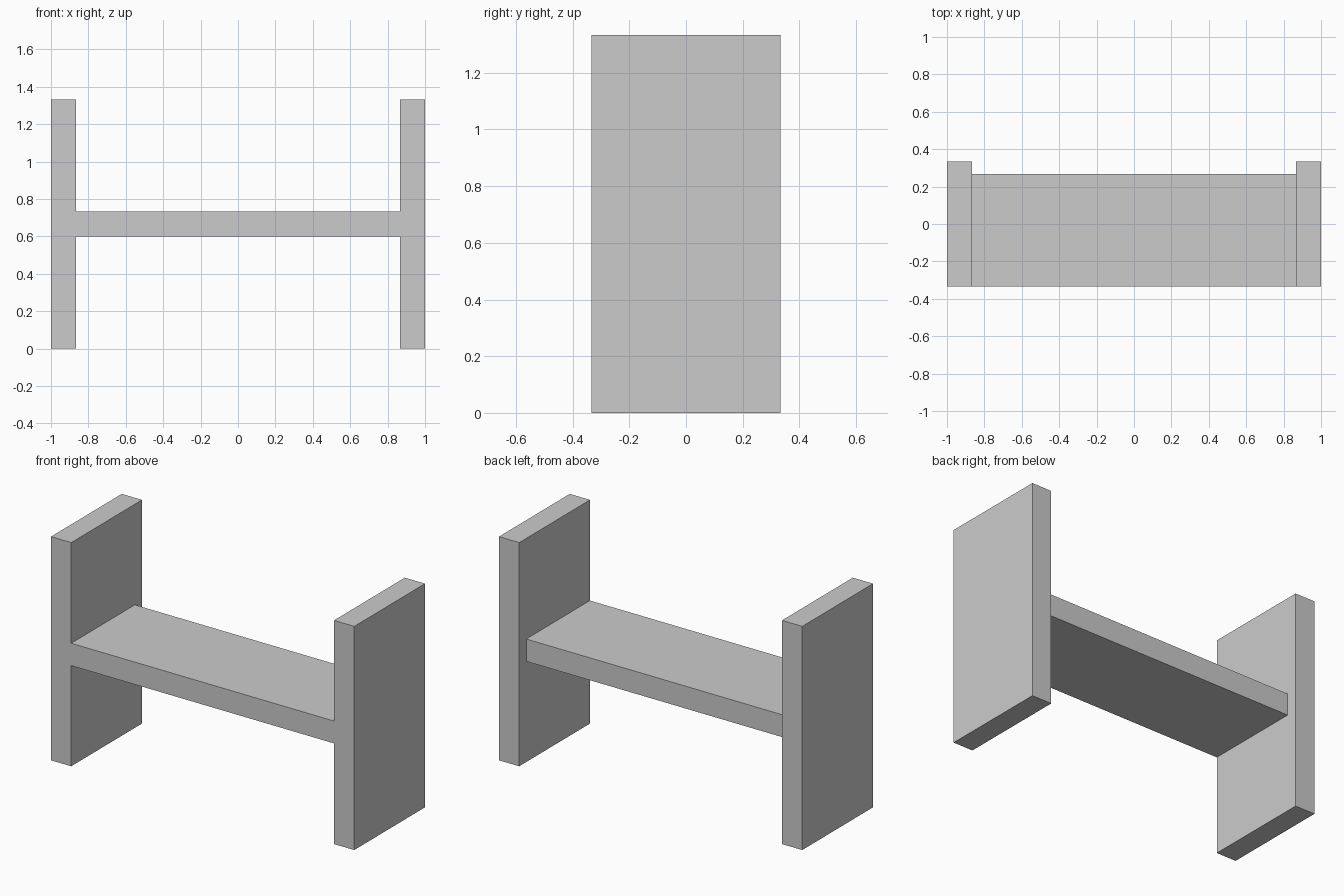
import bpy

if "Cube" in bpy.data.objects:
    bpy.data.objects.remove(bpy.data.objects["Cube"])


def box(name, lo, hi):
    """Add a box spanning the corners lo and hi."""
    center = [(a + b) / 2 for a, b in zip(lo, hi)]
    bpy.ops.mesh.primitive_cube_add(size=1, location=center)
    obj = bpy.context.object
    obj.name = name
    obj.scale = [b - a for a, b in zip(lo, hi)]
    bpy.ops.object.transform_apply(location=False, rotation=False, scale=True)
    return obj


HALF_LENGTH = 1.0
HALF_DEPTH = 0.3333
HEIGHT = 1.3333
THICKNESS = 0.1333
INNER = HALF_LENGTH - THICKNESS

# Upright end panels
box("left_panel", (-HALF_LENGTH, -HALF_DEPTH, 0), (-INNER, HALF_DEPTH, HEIGHT))
box("right_panel", (INNER, -HALF_DEPTH, 0), (HALF_LENGTH, HALF_DEPTH, HEIGHT))

# Seat board, flush with the front and set in at the back
box("seat", (-INNER, -HALF_DEPTH, 0.6), (INNER, 0.2667, 0.6 + THICKNESS))
